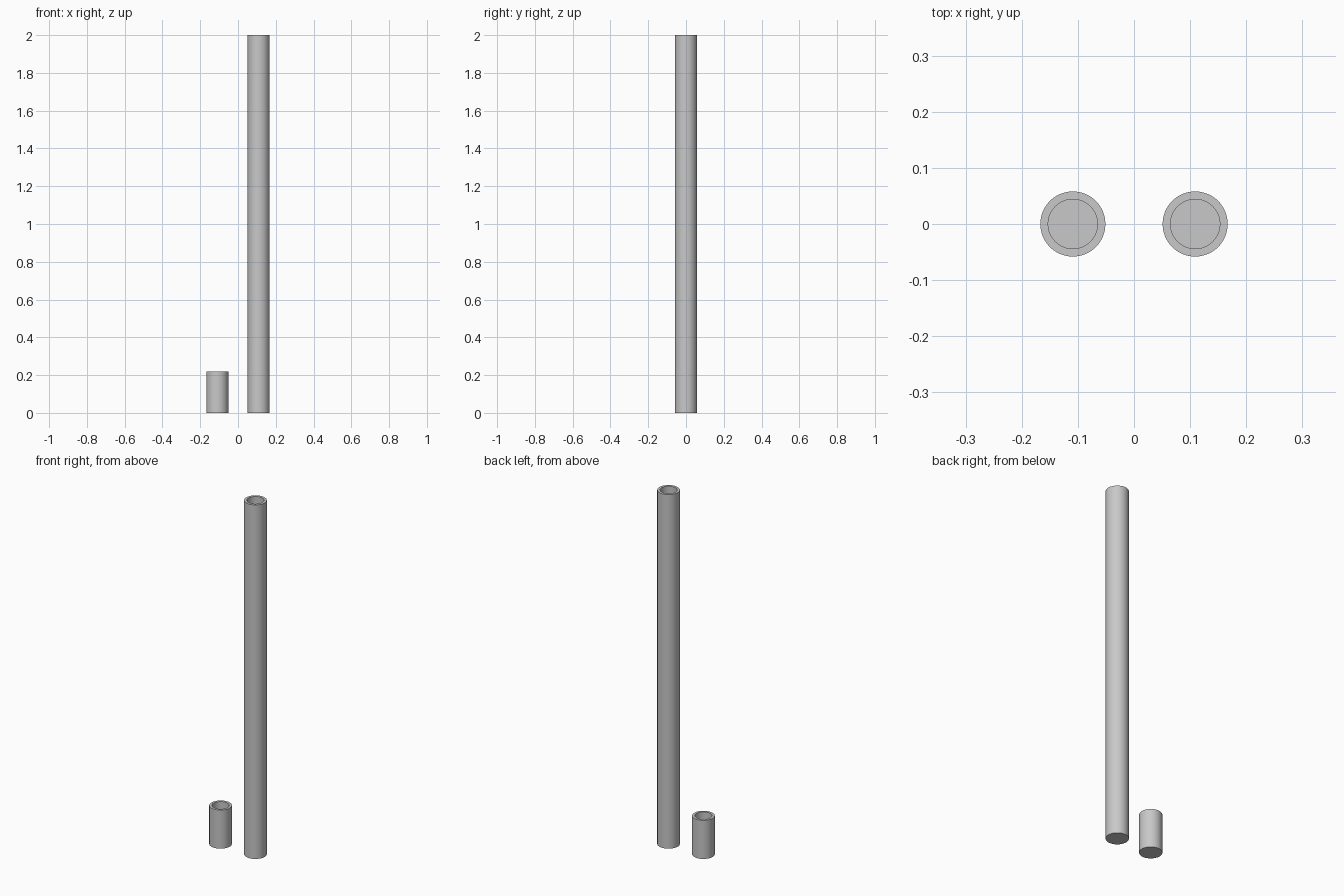
import bpy, bmesh, math

if "Cube" in bpy.data.objects:
    bpy.data.objects.remove(bpy.data.objects["Cube"])

SEGMENTS = 64
OUTER, INNER = 0.058, 0.044
WALL = OUTER - INNER

grey = bpy.data.materials.new("grey")
grey.diffuse_color = (0.58, 0.58, 0.58, 1)
grey.use_nodes = True
grey.node_tree.nodes["Principled BSDF"].inputs["Base Color"].default_value = grey.diffuse_color


def hollow_cylinder(name, x, height):
    """Round tube with an open top and a closed floor, spun from a profile."""
    profile = [(OUTER, 0), (OUTER, height), (INNER, height), (INNER, WALL)]
    bm = bmesh.new()
    rings = []
    for r, z in profile:
        rings.append([bm.verts.new((r * math.cos(2 * math.pi * i / SEGMENTS),
                                    r * math.sin(2 * math.pi * i / SEGMENTS), z))
                      for i in range(SEGMENTS)])
    for low, high in zip(rings, rings[1:]):
        for i in range(SEGMENTS):
            j = (i + 1) % SEGMENTS
            bm.faces.new((low[i], low[j], high[j], high[i]))
    bm.faces.new(rings[0][::-1])   # underside
    bm.faces.new(rings[-1])        # inner floor
    bmesh.ops.recalc_face_normals(bm, faces=bm.faces)
    mesh = bpy.data.meshes.new(name)
    bm.to_mesh(mesh)
    bm.free()
    mesh.materials.append(grey)
    obj = bpy.data.objects.new(name, mesh)
    obj.location.x = x
    bpy.context.collection.objects.link(obj)
    bpy.ops.object.select_all(action='DESELECT')
    obj.select_set(True)
    bpy.context.view_layer.objects.active = obj
    bpy.ops.object.shade_smooth_by_angle(angle=math.radians(30))


# Tall tube and its short companion cap
hollow_cylinder("long_tube", 0.109, 2.0)
hollow_cylinder("short_cap", -0.109, 0.218)
